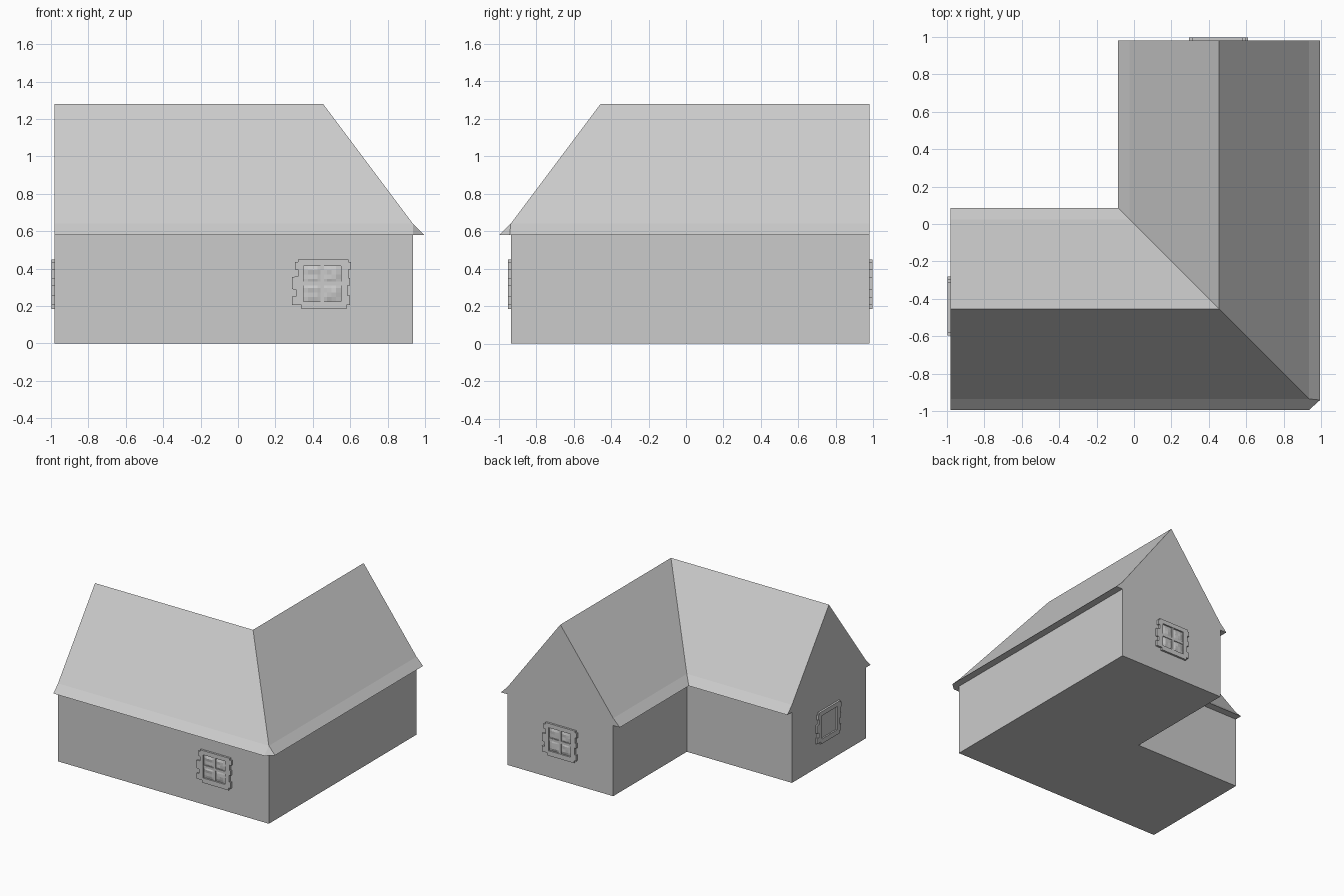
import bpy, bmesh, random
from mathutils import Vector, Matrix
from math import radians

if "Cube" in bpy.data.objects:
    bpy.data.objects.remove(bpy.data.objects["Cube"])

random.seed(4)
RIDGE, END = 0.455, 0.98


def make_object(name, bm, matrix=None):
    bmesh.ops.remove_doubles(bm, verts=bm.verts, dist=1e-5)
    bmesh.ops.recalc_face_normals(bm, faces=bm.faces)
    mesh = bpy.data.meshes.new(name)
    bm.to_mesh(mesh)
    bm.free()
    ob = bpy.data.objects.new(name, mesh)
    bpy.context.collection.objects.link(ob)
    if matrix:
        ob.matrix_world = matrix
    return ob


def sweep_house(name, profile):
    """Sweep a closed section (outward distance, height) round the L plan."""
    bm = bmesh.new()

    def ring(place):
        return [bm.verts.new(place(d, z)) for d, z in profile]

    chop = lambda d: 0.06 if d > 0.5 else 0  # clipped outer eave corner
    rings = [
        ring(lambda d, z: (-END, -RIDGE - d, z)),
        ring(lambda d, z: (RIDGE + d - chop(d), -RIDGE - d, z)),
        ring(lambda d, z: (RIDGE + d, -RIDGE - d + chop(d) * 0.9, z)),
        ring(lambda d, z: (RIDGE + d, END, z)),
    ]
    n = len(profile)
    for a, b in zip(rings, rings[1:]):
        for i in range(n):
            j = (i + 1) % n
            bm.faces.new((a[i], a[j], b[j], b[i]))
    bm.faces.new(rings[0])
    bm.faces.new(rings[-1])
    bmesh.ops.dissolve_degenerate(bm, edges=bm.edges, dist=1e-5)
    return make_object(name, bm)


# Walls and the steep roof with flared eaves
sweep_house("walls", [(-0.48, 0), (0.48, 0), (0.48, 0.58), (-0.48, 0.58)])
sweep_house("roof", [(-0.54, 0.58), (0.54, 0.58), (0.48, 0.64),
                     (0, 1.28), (-0.48, 0.64)])

# Window surround: uneven stone outline (across, up) and rectangular opening
OUTLINE = [(-.11, -.135), (.13, -.135), (.13, -.115), (.15, -.115), (.15, -.065),
           (.135, -.065), (.135, -.01), (.15, -.01), (.15, .03), (.14, .03),
           (.14, .075), (.155, .075), (.155, .115), (.14, .115), (.14, .13),
           (-.13, .13), (-.13, .115), (-.145, .115), (-.145, .075), (-.13, .075),
           (-.13, .035), (-.16, .035), (-.16, -.03), (-.14, -.03), (-.14, -.07),
           (-.16, -.07), (-.16, -.115), (-.11, -.115)]
OW, OH = 0.1, 0.095


def surround(name, matrix):
    bm = bmesh.new()
    n = len(OUTLINE)
    layers = []
    for z in (0, 0.016):
        outer = [bm.verts.new((x, y, z)) for x, y in OUTLINE]
        inner = [bm.verts.new((max(-OW, min(OW, x * 1.2)),
                               max(-OH, min(OH, y * 1.2)), z)) for x, y in OUTLINE]
        layers.append((outer, inner))
    (o0, i0), (o1, i1) = layers
    for k in range(n):
        j = (k + 1) % n
        for a, b in ((o0, o1), (o1, i1), (i1, i0)):
            bm.faces.new((a[k], a[j], b[j], b[k]))
    bmesh.ops.dissolve_degenerate(bm, edges=bm.edges, dist=1e-5)
    make_object(name, bm, matrix)


def pane(name, matrix, x0, x1, y0, y1, bulge):
    bm = bmesh.new()
    bmesh.ops.create_grid(bm, x_segments=4, y_segments=4, size=1)
    for v in bm.verts:
        inside = abs(v.co.x) < 0.9 and abs(v.co.y) < 0.9
        v.co = Vector(((x0 + x1) / 2 + v.co.x * (x1 - x0) / 2,
                       (y0 + y1) / 2 + v.co.y * (y1 - y0) / 2,
                       0.004 + (bulge * random.uniform(0.4, 1) if inside else 0)))
    make_object(name, bm, matrix)


def bar(name, matrix, w, h):
    bm = bmesh.new()
    bmesh.ops.create_cube(bm, size=1)
    bmesh.ops.scale(bm, vec=(w, h, 0.012), verts=bm.verts)
    bmesh.ops.translate(bm, vec=(0, 0, 0.006), verts=bm.verts)
    make_object(name, bm, matrix)


# Front, back and left windows; the left one is a single plain pane
UPRIGHT = Matrix.Rotation(radians(90), 4, 'X')
for side, loc, turn in (("front", (0.45, -0.935, 0.32), 0),
                        ("back", (0.45, 0.98, 0.32), 180),
                        ("left", (-0.98, -0.44, 0.32), -90)):
    m = Matrix.Translation(loc) @ Matrix.Rotation(radians(turn), 4, 'Z') @ UPRIGHT
    surround(side + "_window_surround", m)
    if side == "left":
        pane("left_window_pane", m, -OW, OW, -OH, OH, 0)
        continue
    bar(side + "_window_mullion", m, 0.02, 2 * OH)
    bar(side + "_window_transom", m, 2 * OW, 0.02)
    for sx in (0, 1):
        for sy in (0, 1):
            pane(side + "_window_pane", m, -OW + sx * OW, sx * OW,
                 -OH + sy * OH, sy * OH, 0.01)
